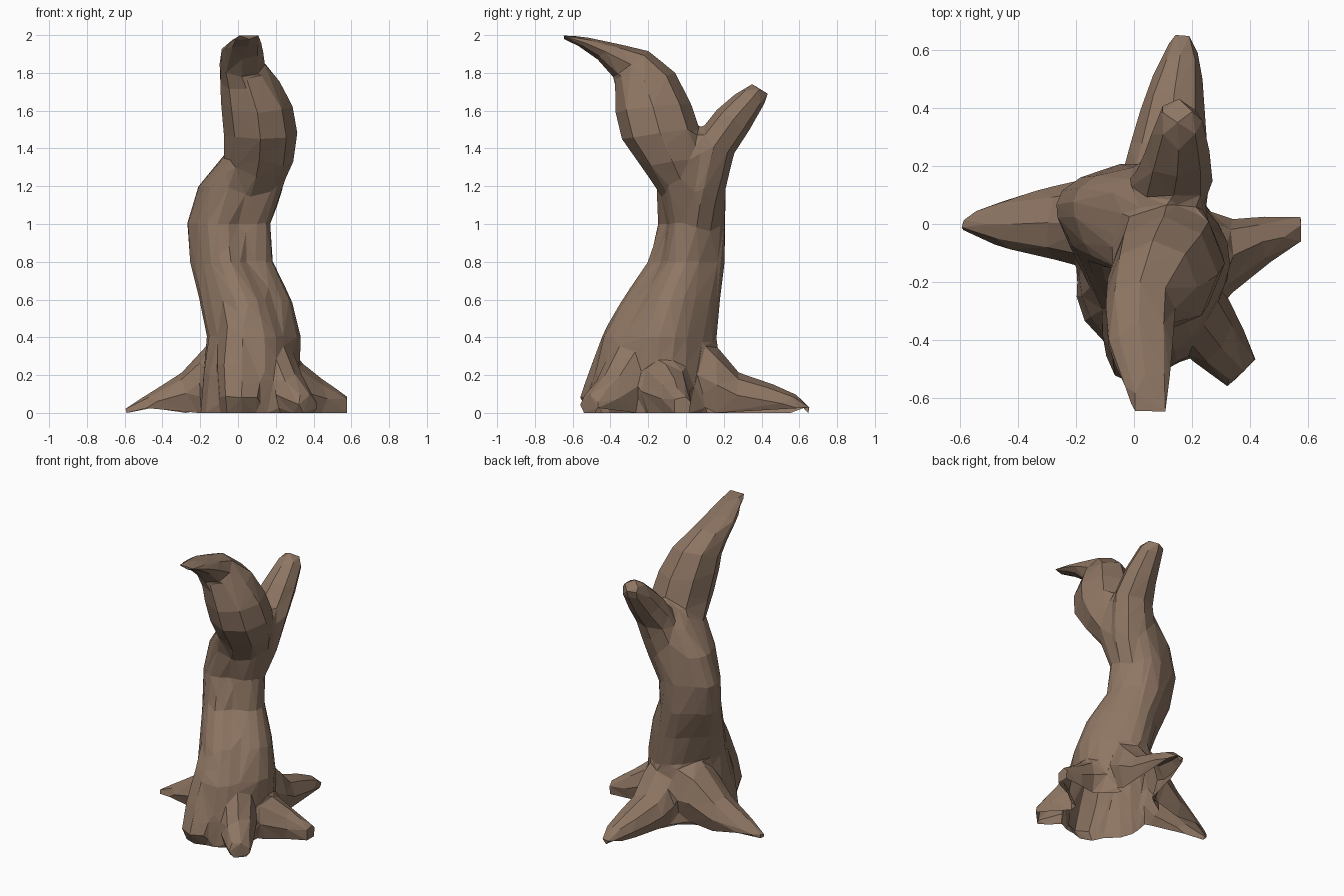
import bpy, bmesh, math
from mathutils import Vector

if "Cube" in bpy.data.objects:
    bpy.data.objects.remove(bpy.data.objects["Cube"])

bark = bpy.data.materials.new("brown_bark")
bark.diffuse_color = (0.27, 0.18, 0.125, 1)
bark.use_nodes = True
bark.node_tree.nodes["Principled BSDF"].inputs["Base Color"].default_value = bark.diffuse_color

bm = bmesh.new()


def groove_depth(t, z):
    """Hollow that spirals down the front right of the trunk."""
    centre = math.radians(-68 + (0.95 - z) * 60)
    d = (t - centre + math.pi) % (2 * math.pi) - math.pi
    return 0.22 * math.exp(-(d / 0.32) ** 2 - ((z - 0.88) / 0.3) ** 2)


def loft(rings, sides=12, ridge=0.0, twist=0.0, start=0.0, grooved=False):
    """Closed tube through rings of (centre, side half-vector, other half-vector)."""
    loops = []
    for c, u, v in rings:
        c, u, v = Vector(c), Vector(u), Vector(v)
        loop = []
        for i in range(sides):
            t = 2 * math.pi * i / sides
            k = 1.03 + ridge * math.cos(4 * t + twist * (c.z - start))
            if grooved:
                k -= groove_depth(t, c.z)
            p = c + (u * math.cos(t) + v * math.sin(t)) * k
            p.z = max(p.z, 0)
            loop.append(bm.verts.new(p))
        loops.append(loop)
    faces = [bm.faces.new(loops[0]), bm.faces.new(loops[-1])]
    for a, b in zip(loops, loops[1:]):
        for i in range(sides):
            j = (i + 1) % sides
            faces.append(bm.faces.new((a[i], a[j], b[j], b[i])))
    bmesh.ops.recalc_face_normals(bm, faces=faces)


def upright(stations, **kw):
    """Horizontal rings: (z, cx, cy, rx, ry)."""
    loft([((x, y, z), (rx, 0, 0), (0, ry, 0)) for z, x, y, rx, ry in stations], **kw)


def leaning(stations):
    """Rings leaning in y: (cx, cy, cz, rx, vy, vz)."""
    loft([((x, y, z), (rx, 0, 0), (0, vy, vz)) for x, y, z, rx, vy, vz in stations], sides=8)


def root(side, stations):
    """Vertical rings running outwards: (cx, cy, cz, half width, half height)."""
    s = Vector(side).normalized()
    loft([((x, y, z), s * w, (0, 0, h)) for x, y, z, w, h in stations], sides=8)


# main trunk, swaying, with twisted ridges and a groove
upright([(0.0, .06, -.16, .25, .32), (.2, .07, -.16, .24, .31), (.4, .085, -.14, .23, .28),
         (.6, .04, -.08, .225, .24), (.8, -.035, .0, .205, .19), (1.0, -.05, .03, .21, .17),
         (1.2, .015, .025, .22, .18), (1.36, .09, .0, .17, .2), (1.48, .13, -.02, .1, .11)],
        sides=24, ridge=.06, twist=3.0, start=.55, grooved=True)

# front branch, bending forward into a beak-like tip
leaning([(.03, .04, 1.0, .09, .07, 0), (.06, .01, 1.16, .155, .13, .02),
         (.11, -.07, 1.33, .18, .16, .03),
         (.12, -.135, 1.48, .19, .20, .03), (.10, -.175, 1.62, .185, .195, .02),
         (.065, -.215, 1.75, .155, .155, .05), (.02, -.29, 1.845, .12, .09, .07),
         (.02, -.42, 1.915, .115, .05, .04), (.04, -.55, 1.965, .085, .015, .025),
         (.055, -.65, 1.995, .065, .005, .012)])

# back branch
leaning([(.03, .05, .9, .1, .09, 0), (.07, .08, 1.16, .16, .12, -.01),
         (.13, .14, 1.4, .14, .11, -.03), (.15, .25, 1.55, .11, .08, -.06),
         (.155, .36, 1.68, .08, .055, -.045), (.15, .395, 1.715, .05, .04, -.025)])

# roots: left, right, back, front right
root((0, 1, 0), [(.0, .0, .2, .18, .26), (-.13, .0, .18, .16, .21), (-.3, .005, .09, .12, .12),
                 (-.45, .0, .04, .085, .075), (-.6, .0, .005, .025, .02)])
root((0, 1, 0), [(.15, -.1, .18, .17, .22), (.34, -.11, .11, .125, .15),
                 (.45, -.06, .075, .085, .1), (.58, -.02, .04, .05, .05)])
root((1, 0, 0), [(.08, .03, .22, .16, .28), (.11, .16, .15, .15, .2), (.12, .28, .09, .13, .12),
                 (.14, .45, .06, .1, .095), (.16, .57, .04, .07, .065), (.165, .655, .02, .03, .022)])
root((1, 1, 0), [(.14, -.22, .25, .14, .34), (.22, -.33, .16, .13, .24), (.3, -.42, .08, .1, .13),
                 (.375, -.515, .04, .07, .055)])

# front buttress flowing down from the trunk
upright([(0, .02, -.41, .11, .1), (.08, .02, -.44, .12, .12), (.25, .02, -.38, .13, .12),
         (.46, .03, -.3, .12, .12), (.75, -.04, -.1, .1, .1)], sides=8)

me = bpy.data.meshes.new("dead_tree_trunk")
bm.to_mesh(me)
bm.free()
me.materials.append(bark)
tree = bpy.data.objects.new("dead_tree_trunk", me)
bpy.context.collection.objects.link(tree)

# fuse the parts, then facet them
fuse = tree.modifiers.new("fuse", 'REMESH')
fuse.mode = 'VOXEL'
fuse.voxel_size = 0.018
soften = tree.modifiers.new("soften", 'SMOOTH')
soften.factor = 0.5
soften.iterations = 4
facet = tree.modifiers.new("facet", 'DECIMATE')
facet.ratio = 0.02
bpy.context.view_layer.objects.active = tree
tree.select_set(True)
for name in ("fuse", "soften", "facet"):
    bpy.ops.object.modifier_apply(modifier=name)

# open the underside and settle the trunk on the ground
me = tree.data
bm = bmesh.new()
bm.from_mesh(me)
flat = [f for f in bm.faces if f.normal.z < -0.6 and f.calc_center_median().z < 0.06]
bmesh.ops.delete(bm, geom=flat, context='FACES')
for v in bm.verts:
    if v.co.z < 0.02:
        v.co.z = 0
bm.to_mesh(me)
bm.free()
